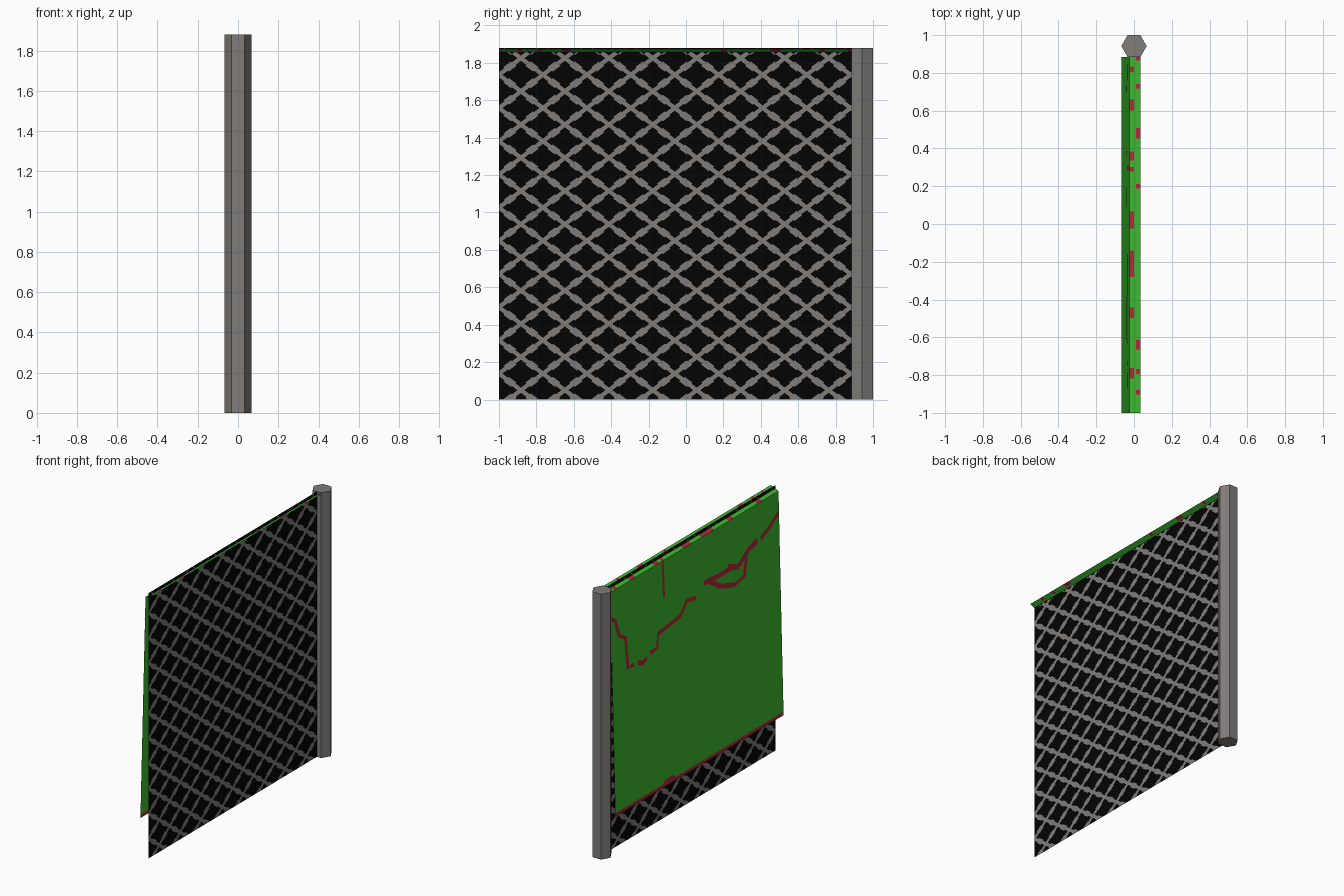
import bpy, bmesh, math
from mathutils import Vector

if "Cube" in bpy.data.objects:
    bpy.data.objects.remove(bpy.data.objects["Cube"])


def mat(name, rgb):
    m = bpy.data.materials.new(name)
    m.diffuse_color = (*rgb, 1)
    m.use_nodes = True
    m.node_tree.nodes["Principled BSDF"].inputs["Base Color"].default_value = m.diffuse_color
    return m


GREY = mat("grey_metal", (0.215, 0.203, 0.193))
BLACK = mat("black_gap", (0.001, 0.001, 0.001))
GREEN = mat("green_cloth", (0.045, 0.50, 0.030))
RED = mat("dark_red_stain", (0.46, 0.021, 0.040))


def make(name, bm, *mats):
    me = bpy.data.meshes.new(name)
    bm.to_mesh(me)
    bm.free()
    ob = bpy.data.objects.new(name, me)
    bpy.context.collection.objects.link(ob)
    for m in mats:
        me.materials.append(m)
    return ob


TOP, Y0, Y1 = 1.88, -1.0, 0.885

# Hexagonal post
bm = bmesh.new()
bmesh.ops.create_cone(bm, cap_ends=True, segments=6, radius1=0.067, radius2=0.067, depth=TOP)
turn = math.pi / 6 if max(v.co.x for v in bm.verts) < 0.066 else 0
for v in bm.verts:
    a = math.atan2(v.co.y, v.co.x) + turn
    v.co = (0.067 * math.cos(a), 0.067 * math.sin(a) + 0.942, v.co.z + TOP / 2)
make("post", bm, GREY)

# Wire mesh panel: one flat sheet cut along diagonal wires that thicken mid-span
PITCH_Y, PITCH_Z = 0.235, 0.1775
THIN, WIDE, MID = 0.08, 0.13, 0.33
NODE = Vector((0, -0.8825, 0.05))
AXES = [Vector((0, 1 / PITCH_Y, 1 / PITCH_Z)), Vector((0, -1 / PITCH_Y, 1 / PITCH_Z))]
bm = bmesh.new()
bm.faces.new([bm.verts.new((0, y, z)) for y, z in ((Y0, 0), (Y1, 0), (Y1, TOP), (Y0, TOP))])
for g in AXES:
    for k in range(-9, 21):
        for off in (-MID, -WIDE, -THIN, THIN, WIDE, MID):
            co = NODE + g * ((k + off) / g.length_squared)
            corners = [(Vector((0, y, z)) - co).dot(g) for y in (Y0, Y1) for z in (0, TOP)]
            if min(corners) < -0.01 and max(corners) > 0.01:
                bmesh.ops.bisect_plane(bm, geom=bm.verts[:] + bm.edges[:] + bm.faces[:],
                                       dist=1e-5, plane_co=co, plane_no=g)
for f in bm.faces:
    c = f.calc_center_median() - NODE
    u, v = [abs((c.dot(g) + 0.5) % 1 - 0.5) for g in AXES]
    lo, hi = min(u, v), max(u, v)
    wire = lo < THIN or (lo < WIDE and hi > MID)
    f.material_index = 0 if wire and c.z + NODE.z < TOP - 0.012 else 1
make("wire_panel", bm, GREY, BLACK)

# Cloth hung on the panel, its top fold tilted up through it: profile (x, z) swept along y
profile = [(-0.065, 0.268), (-0.0644, 0.292), (-0.025, 1.846), (0, 1.857), (0.010, 1.862), (0.035, 1.873)]
# Stains on the folded top: (centre y, half length)
back_spots = [(0.82, .015), (0.63, .028), (0.36, .025), (0.29, .013), (0.02, .045),
              (-0.21, .07), (-0.47, .027), (-0.79, .027)]
front_spots = [(0.875, .01), (0.73, .012), (0.48, .028), (0.2, .012), (-0.64, .025),
               (-0.78, .013), (-0.89, .012)]
cuts = sorted({Y0, Y1} | {round(c + s * h, 4) for c, h in back_spots + front_spots for s in (-1, 1)})
bm = bmesh.new()
rows = [[bm.verts.new((x, y, z)) for y in cuts] for x, z in profile]
for r in range(len(rows) - 1):
    spots = {2: back_spots, 4: front_spots}.get(r, [])
    for i in range(len(cuts) - 1):
        f = bm.faces.new((rows[r][i], rows[r][i + 1], rows[r + 1][i + 1], rows[r + 1][i]))
        y = (cuts[i] + cuts[i + 1]) / 2
        f.material_index = int(r == 0 or any(abs(y - c) < h for c, h in spots))
make("draped_cloth", bm, GREEN, RED)


def on_cloth(y, z):
    return Vector((-0.065 + 0.04 * (z - 0.268) / 1.578 - 0.002, y, z))


# Stain streaks on the hanging side: flat ribbons along (y, z) paths
streaks = [
    ([(-1, 1.70), (-.88, 1.63), (-.79, 1.59)], .034),
    ([(-.75, 1.59), (-.66, 1.57), (-.53, 1.49), (-.42, 1.53)], .042),
    ([(-.46, 1.51), (-.30, 1.51), (-.15, 1.52)], .036),
    ([(-.63, 1.56), (-.60, 1.40), (-.49, 1.38), (-.33, 1.43), (-.21, 1.51)], .034),
    ([(-.06, 1.45), (.04, 1.47), (.12, 1.39), (.37, 1.36), (.38, 1.27), (.46, 1.26)], .032),
    ([(.50, 1.24), (.55, 1.22), (.60, 1.25)], .036),
    ([(.64, 1.25), (.71, 1.25), (.73, 1.47), (.80, 1.51), (.84, 1.63), (.885, 1.66)], .03),
    ([(.30, 1.84), (.295, 1.59)], .022),
    ([(.22, .295), (.27, .305), (.34, .295)], .03),
]
bm = bmesh.new()
for path, w in streaks:
    left, right = [], []
    for i, (y, z) in enumerate(path):
        a, b = Vector(path[max(i - 1, 0)]), Vector(path[min(i + 1, len(path) - 1)])
        t = (b - a).normalized()
        for side, s in ((left, w / 2), (right, -w / 2)):
            yy = min(max(y - t.y * s, Y0), Y1)
            side.append(bm.verts.new(on_cloth(yy, z + t.x * s)))
    for i in range(len(path) - 1):
        bm.faces.new((left[i], left[i + 1], right[i + 1], right[i]))
make("cloth_stains", bm, RED)
